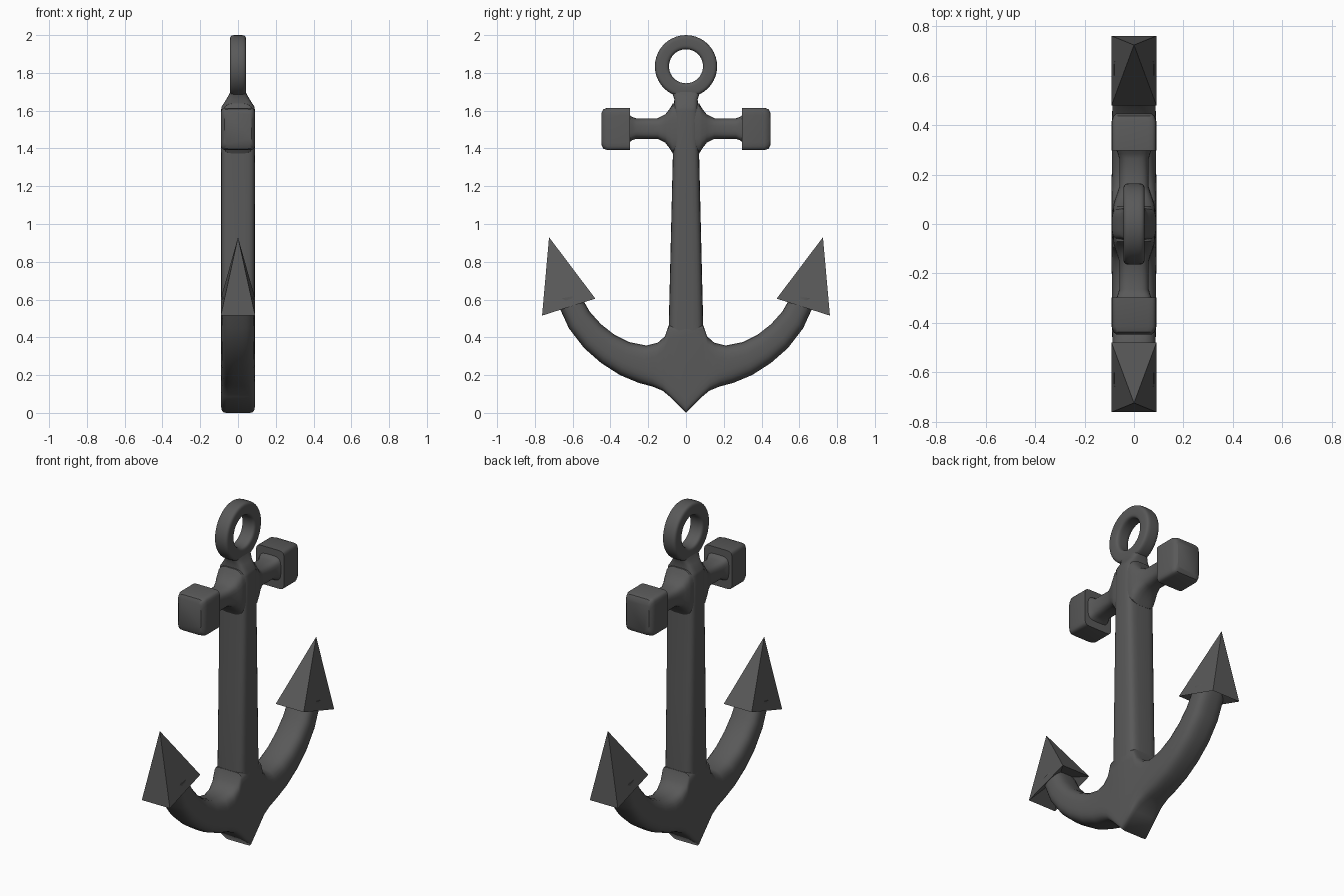
import bpy, bmesh, math

if "Cube" in bpy.data.objects:
    bpy.data.objects.remove(bpy.data.objects["Cube"])

dark = bpy.data.materials.new("dark_grey")
dark.diffuse_color = (0.1, 0.1, 0.1, 1)
dark.use_nodes = True
dark.node_tree.nodes["Principled BSDF"].inputs["Base Color"].default_value = dark.diffuse_color


def make_object(name, bm, mirror=False, smooth=True):
    bmesh.ops.recalc_face_normals(bm, faces=bm.faces)
    mesh = bpy.data.meshes.new(name)
    bm.to_mesh(mesh)
    bm.free()
    ob = bpy.data.objects.new(name, mesh)
    bpy.context.collection.objects.link(ob)
    mesh.materials.append(dark)
    if mirror:
        mod = ob.modifiers.new("mirror", 'MIRROR')
        mod.use_axis = (False, True, False)
    bpy.ops.object.select_all(action='DESELECT')
    ob.select_set(True)
    bpy.context.view_layer.objects.active = ob
    if smooth:
        bpy.ops.object.shade_smooth_by_angle(angle=math.radians(38))
    return ob


def power(v, n):
    return math.copysign(abs(v) ** (2 / n), v)


def loft(name, sections, closed=False, start_cap=True, mirror=False, sides=24):
    """Sections are (y1, z1, y2, z2, half width in x, squareness)."""
    bm = bmesh.new()
    rings = []
    for y1, z1, y2, z2, hx, n in sections:
        ring = []
        for i in range(sides):
            a = 2 * math.pi * (i + 0.5) / sides
            t = 0.5 + 0.5 * power(math.sin(a), n)
            ring.append(bm.verts.new((hx * power(math.cos(a), n),
                                      y2 + (y1 - y2) * t, z2 + (z1 - z2) * t)))
        rings.append(ring)
    pairs = list(zip(rings, rings[1:]))
    if closed:
        pairs.append((rings[-1], rings[0]))
    for r, s in pairs:
        for i in range(sides):
            j = (i + 1) % sides
            bm.faces.new((r[i], r[j], s[j], s[i]))
    if not closed:
        if start_cap:
            bm.faces.new(rings[0])
        bm.faces.new(rings[-1])
    return make_object(name, bm, mirror)


# Shank: tapered upright with a neck narrowing into the ring
shank = [(0.15, .09, .085), (0.45, .09, .092), (0.9, .09, .081), (1.4, .09, .069),
         (1.60, .09, .067), (1.62, .088, .065), (1.66, .062, .062),
         (1.69, .045, .072), (1.71, .04, .08)]
loft("shank", [(hy, z, -hy, z, hx, 4.5) for z, hx, hy in shank])

# Arms: curved sweep from the keel edge out to the flukes
arm = [(0, .48, 0, 0, .091, 12), (.093, .46, .085, .085, .091, 9),
       (.112, .405, .125, .118, .091, 6), (.15, .372, .18, .140, .091, 4),
       (.21, .357, .25, .158, .09, 3.2), (.30, .375, .35, .200, .09, 3),
       (.38, .415, .45, .264, .089, 3), (.45, .470, .54, .343, .088, 3),
       (.51, .537, .62, .447, .086, 3), (.56, .625, .69, .600, .082, 3)]
loft("arms", arm, start_cap=False, mirror=True)

# Flukes: four-sided points with a hollowed underside
bm = bmesh.new()
apex = bm.verts.new((0, .725, .93))
hollow = bm.verts.new((0, .62, .625))
base = [bm.verts.new(p) for p in ((-.091, .48, .605), (.091, .48, .605),
                                  (.091, .762, .515), (-.091, .762, .515))]
for i in range(4):
    bm.faces.new((base[i], base[(i + 1) % 4], apex))
    bm.faces.new((base[(i + 1) % 4], base[i], hollow))
make_object("flukes", bm, mirror=True, smooth=False)

# Stock: crossbar flaring into the shank
bar = [(0, .14, .088, 4), (.07, .133, .085, 4), (.085, .107, .082, 4),
       (.11, .075, .073, 3.5), (.15, .055, .06, 3), (.265, .055, .06, 3),
       (.285, .062, .066, 4), (.31, .08, .075, 4)]
loft("stock_bar", [(y, 1.505 + hz, y, 1.505 - hz, hx, n) for y, hz, hx, n in bar],
     start_cap=False, mirror=True)

# Stock ends: blocks with bevelled outer rims
block = [(.297, .1125, .091, 9), (.415, .1125, .091, 9),
         (.437, .105, .084, 8), (.448, .085, .072, 7)]
loft("stock_ends", [(y, 1.503 + hz, y, 1.503 - hz, hx, n) for y, hz, hx, n in block],
     mirror=True)

# Ring at the top
ring = []
for i in range(40):
    a = 2 * math.pi * i / 40
    c, s = math.cos(a), math.sin(a)
    ring.append((.165 * c, 1.835 + .165 * s, .09 * c, 1.835 + .09 * s, .043, 4.5))
loft("ring", ring, closed=True)
